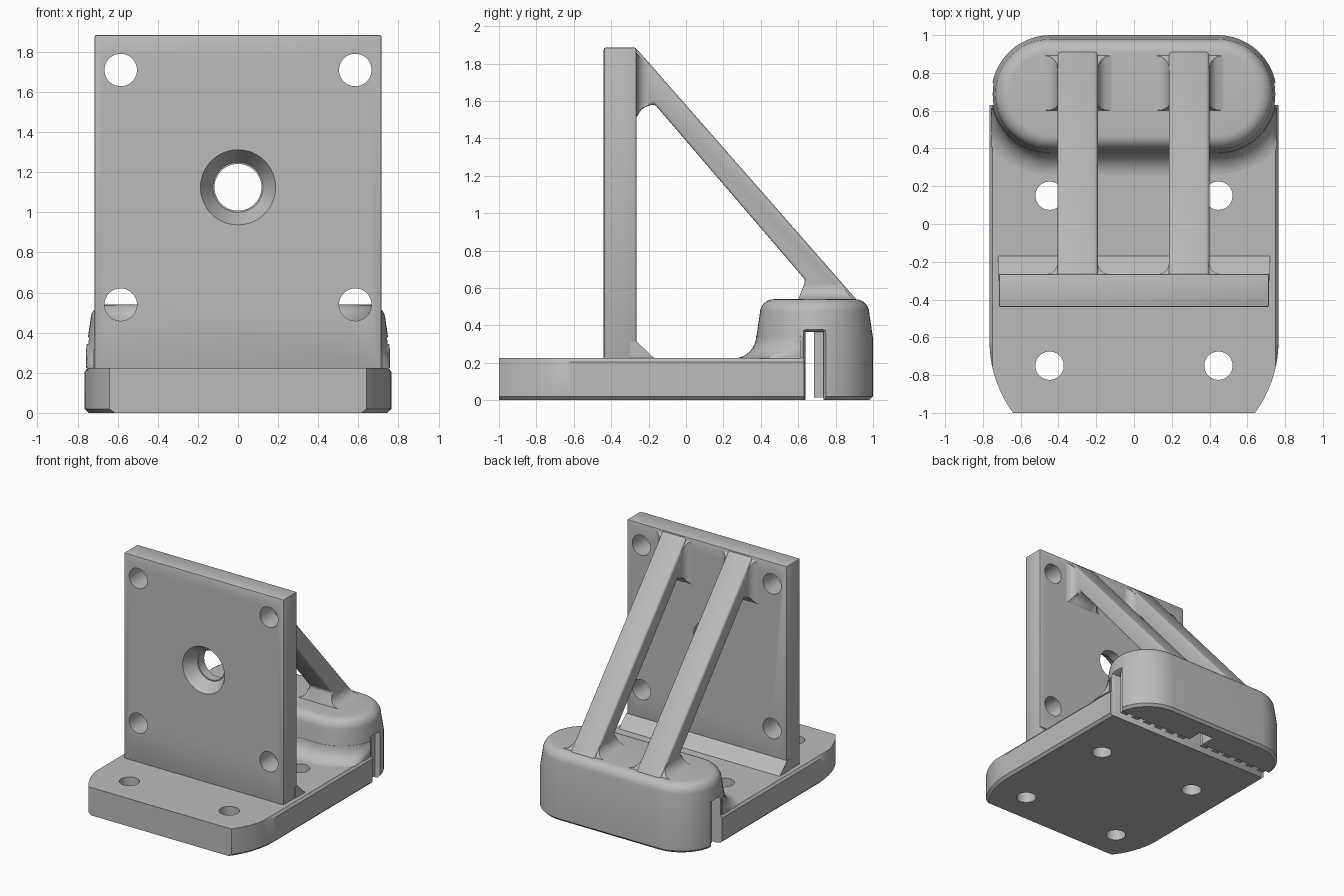
import bpy, bmesh, math
from mathutils import Matrix

if "Cube" in bpy.data.objects:
    bpy.data.objects.remove(bpy.data.objects["Cube"], do_unlink=True)

grey = bpy.data.materials.new("plain grey")
grey.use_nodes = True
colour = (0.5, 0.5, 0.5, 1)
grey.diffuse_color = colour
grey.node_tree.nodes["Principled BSDF"].inputs["Base Color"].default_value = colour


def make(name, bm):
    bmesh.ops.recalc_face_normals(bm, faces=bm.faces)
    mesh = bpy.data.meshes.new(name)
    bm.to_mesh(mesh)
    bm.free()
    mesh.materials.append(grey)
    ob = bpy.data.objects.new(name, mesh)
    bpy.context.scene.collection.objects.link(ob)
    return ob


def loft(name, rings):
    """Skin a stack of equal-length point rings and cap both ends."""
    bm = bmesh.new()
    rows = [[bm.verts.new(p) for p in ring] for ring in rings]
    for a, b in zip(rows, rows[1:]):
        for i in range(len(a)):
            j = (i + 1) % len(a)
            bm.faces.new((a[i], a[j], b[j], b[i]))
    bm.faces.new(rows[0])
    bm.faces.new(rows[-1])
    return make(name, bm)


def prism(name, profile, x0, x1):
    return loft(name, [[(x, y, z) for y, z in profile] for x in (x0, x1)])


def box(name, x0, x1, y0, y1, z0, z1):
    return prism(name, [(y0, z0), (y1, z0), (y1, z1), (y0, z1)], x0, x1)


def drill(x, y, z, r1, r2, depth, axis):
    """Round cutter centred on a point, along z or y."""
    bm = bmesh.new()
    bmesh.ops.create_cone(bm, cap_ends=True, segments=48, radius1=r1, radius2=r2, depth=depth)
    if axis == "y":
        bm.transform(Matrix.Rotation(-math.pi / 2, 4, "X"))
    bm.transform(Matrix.Translation((x, y, z)))
    return make("cutter", bm)


def activate(ob):
    bpy.ops.object.select_all(action="DESELECT")
    ob.select_set(True)
    bpy.context.view_layer.objects.active = ob


def bevel(ob, width, segments):
    m = ob.modifiers.new("bevel", "BEVEL")
    m.width, m.segments = width, segments
    m.limit_method = "ANGLE"
    activate(ob)
    bpy.ops.object.modifier_apply(modifier=m.name)


def cut(ob, cutters):
    for c in cutters:
        c.hide_render = True
        m = ob.modifiers.new("cut", "BOOLEAN")
        m.operation, m.solver, m.object = "DIFFERENCE", "EXACT", c
        activate(ob)
        bpy.ops.object.modifier_apply(modifier=m.name)
        bpy.data.objects.remove(c, do_unlink=True)


def smooth(ob, angle=35):
    activate(ob)
    bpy.ops.object.shade_smooth_by_angle(angle=math.radians(angle))


# Base plate with curved front corners and softened side edges
def base_outline(z, inset, limit=1.0):
    radius, centre_y = 0.64 - inset, -0.62
    sweep = math.asin(0.38 / radius)
    half = [(0.125 + radius * math.cos(sweep * i / 16),
             centre_y - radius * math.sin(sweep * i / 16)) for i in range(17)]
    half = [(0.765 - inset, 0.63)] + half
    half = [(min(x, limit), y) for x, y in half]
    return [(x, y, z) for x, y in half] + [(-x, y, z) for x, y in reversed(half)]


base = loft("base_plate", [base_outline(0, 0.02), base_outline(0.02, 0),
                           base_outline(0.205, 0), base_outline(0.225, 0, 0.75)])
cut(base, [drill(x, y, 0.1, 0.075, 0.075, 0.6, "z") for x in (-0.447, 0.447) for y in (-0.75, 0.15)])
smooth(base)


# Rounded rear block
def stadium(z, inset, max_x=9, max_y=9):
    r = 0.3125 - inset
    ring = []
    for side, start in ((1, -90), (-1, 90)):
        for i in range(25):
            a = math.radians(start + 7.5 * i)
            x, y = side * 0.443 + r * math.cos(a), 0.6875 + r * math.sin(a)
            ring.append((max(-max_x, min(max_x, x)), min(max_y, y), z))
    return ring


block_rings = [stadium(0, 0.02), stadium(0.02, 0), stadium(0.33, 0), stadium(0.465, 0.02)]
for i in range(1, 9):
    a = math.radians(90 * i / 8)
    block_rings.append(stadium(0.465 + 0.075 * math.sin(a), 0.095 - 0.075 * math.cos(a)))
block = loft("rear_block", block_rings)

# Clamp slot through the block, flared at both ends, and a pocket in the middle
slot_cutters = [box("cutter", -1, 1, 0.64, 0.735, -0.1, 0.365),
                box("cutter", -0.065, 0.065, 0.7, 0.86, -0.1, 0.25)]
for s in (-1, 1):
    slot_cutters.append(loft("cutter", [
        [(s * x, 0.64 - f, -0.1), (s * x, 0.735 + f, -0.1),
         (s * x, 0.735 + f, 0.365 + f), (s * x, 0.64 - f, 0.365 + f)]
        for x, f in ((0.725, 0), (0.775, 0.03))]))
cut(block, slot_cutters)
smooth(block)

# Serrated teeth along the rear wall of the slot
for i in range(6):
    for side, s in (("left", 1), ("right", -1)):
        x = s * (0.115 + 0.113 * i)
        box(f"{side}_slot_tooth_{i + 1}", x - 0.032, x + 0.032, 0.685, 0.745, 0.015, 0.37)

# Concave fillet between the block and the base
fillet_rings = []
for i in range(9):
    a = math.radians(90 * i / 8)
    fillet_rings.append(stadium(0.224 + 0.12 * (1 - math.cos(a)),
                                -0.12 * (1 - math.sin(a)), 0.757, 0.612))
smooth(loft("block_fillet", fillet_rings))

# Upright mounting plate with corner holes and a countersunk centre hole
plate = box("upright_plate", -0.715, 0.715, -0.44, -0.265, 0.2, 1.885)
bevel(plate, 0.01, 2)
plate_cutters = [drill(x, -0.35, z, 0.081, 0.081, 0.6, "y")
                 for x in (-0.585, 0.585) for z in (0.54, 1.71)]
plate_cutters += [drill(0, -0.35, 1.125, 0.117, 0.117, 0.6, "y"),
                  drill(0, -0.4, 1.125, 0.2, 0.125, 0.12, "y")]
cut(plate, plate_cutters)
smooth(plate)

# Sloped reinforcement at the foot of the upright
prism("upright_foot_wedge", [(-0.3, 0.2), (-0.3, 0.315), (-0.265, 0.315), (-0.17, 0.225), (-0.17, 0.2)],
      -0.72, 0.72)

# Diagonal struts with flared ends
strut_profile = [(-0.35, 1.86), (-0.265, 1.88), (0.91, 0.54), (0.93, 0.5), (0.62, 0.5), (0.6, 0.54),
                 (0.64, 0.64), (-0.17, 1.585), (-0.235, 1.56), (-0.265, 1.51), (-0.35, 1.5)]
half_width = 0.107


def flare(reach, t):
    return half_width + reach * (1 - math.sqrt(1 - (1 - t) ** 2))


for side, x in (("left", 0.292), ("right", -0.298)):
    strut = prism(side + "_strut", strut_profile, x - half_width, x + half_width)
    bevel(strut, 0.018, 3)
    smooth(strut)
    foot, head = [], []
    for i in range(8):
        t = i / 7
        w = flare(0.08, t)
        h = 0.08 * t
        y0, y1, z = 0.6 + 0.4 * h, 0.895 - 0.87 * h, 0.538 + h
        foot.append([(x - w, y0, z), (x + w, y0, z), (x + w, y1, z), (x - w, y1, z)])
        w = flare(0.06, t)
        d = 0.065 * t
        y, top = -0.267 + d, 1.86 - 1.145 * d
        low = 1.51 + min(1.6 * d, 0.05 + 0.4 * max(0, d - 0.03))
        head.append([(x - w, y, low), (x + w, y, low), (x + w, y, top), (x - w, y, top)])
    smooth(loft(side + "_strut_foot", foot))
    smooth(loft(side + "_strut_head", head))
